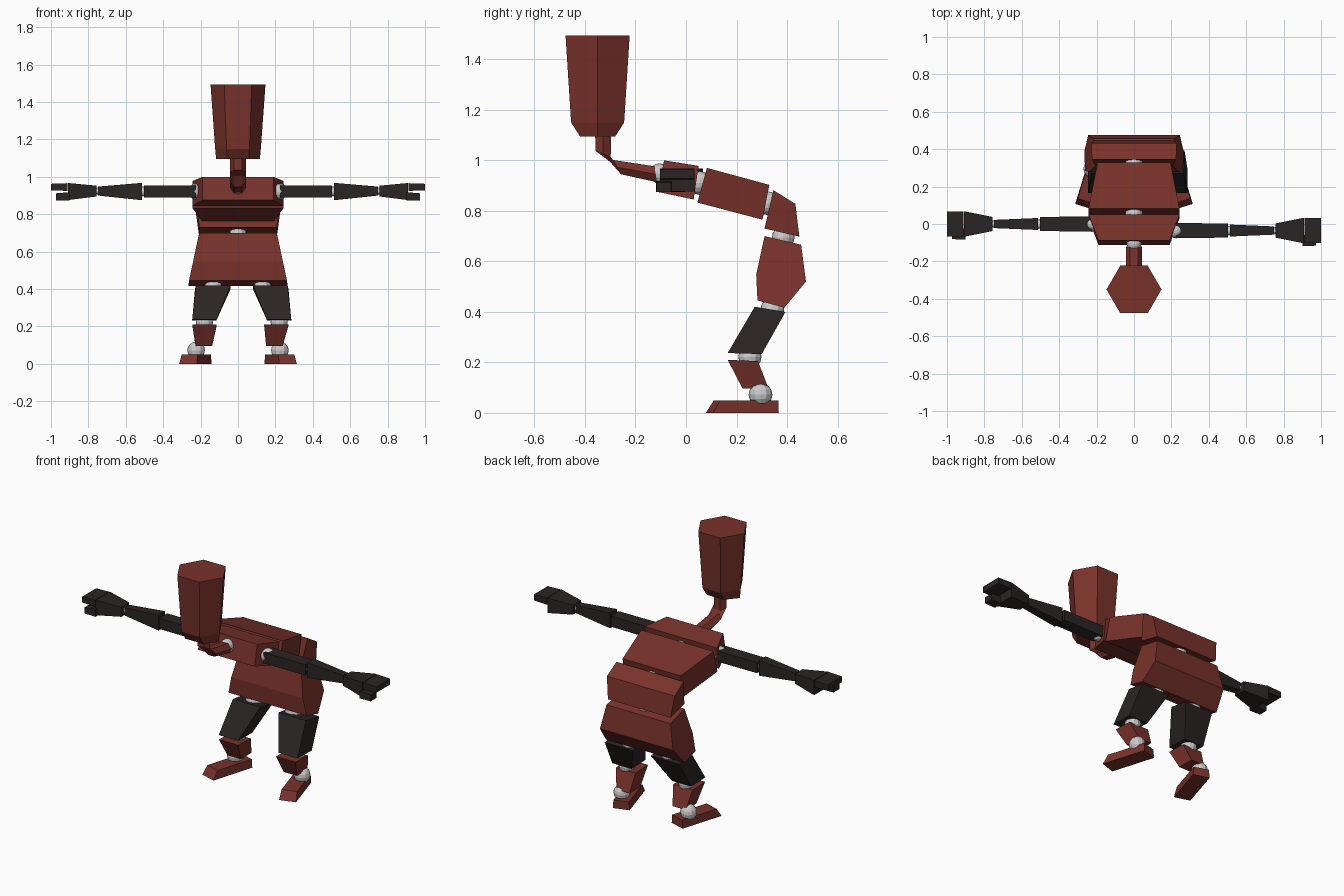
import bpy, bmesh, math
from mathutils import Vector

if "Cube" in bpy.data.objects:
    bpy.data.objects.remove(bpy.data.objects["Cube"])


def material(name, rgb):
    m = bpy.data.materials.new(name)
    m.diffuse_color = (*rgb, 1)
    m.use_nodes = True
    m.node_tree.nodes["Principled BSDF"].inputs["Base Color"].default_value = m.diffuse_color
    return m


RED = material("dark_red", (0.19, 0.032, 0.024))
BLACK = material("charcoal", (0.024, 0.018, 0.018))


def loft(name, rings, mat):
    """Skin a list of equal-sized rings and cap both ends."""
    bm = bmesh.new()
    vs = [[bm.verts.new(p) for p in r] for r in rings]
    n = len(vs[0])
    for a, b in zip(vs, vs[1:]):
        for i in range(n):
            j = (i + 1) % n
            bm.faces.new((a[i], a[j], b[j], b[i]))
    bm.faces.new(vs[0])
    bm.faces.new(vs[-1])
    bmesh.ops.recalc_face_normals(bm, faces=bm.faces)
    me = bpy.data.meshes.new(name)
    bm.to_mesh(me)
    bm.free()
    me.materials.append(mat)
    ob = bpy.data.objects.new(name, me)
    bpy.context.collection.objects.link(ob)
    return ob


def slab(name, pts, mat):
    """Side profile of (y, z, x0, x1) points, spanning x0..x1."""
    return loft(name, [[(p[2], p[0], p[1]) for p in pts],
                       [(p[3], p[0], p[1]) for p in pts]], mat)


def trunk(name, pts):
    return slab(name, [(y, z, -w, w) for y, z, w in pts], RED)


def limb(name, secs, s, dy, mat):
    """Box sections (x, half_y, z0, z1, y offset) along x."""
    return loft(name, [[(s * x, dy + o - h, a), (s * x, dy + o + h, a),
                        (s * x, dy + o + h, b), (s * x, dy + o - h, b)]
                       for x, h, a, b, o in secs], mat)


def joint(name, loc, r):
    bpy.ops.mesh.primitive_uv_sphere_add(segments=12, ring_count=8, radius=r, location=loc)
    bpy.context.object.name = name


# Head: tapered hexagon with the front and back pinched at the chin
def hexagon(z, w, d):
    return [(w, -0.35, z), (w / 2, -0.35 + d, z), (-w / 2, -0.35 + d, z),
            (-w, -0.35, z), (-w / 2, -0.35 - d, z), (w / 2, -0.35 - d, z)]


loft("head", [hexagon(1.495, 0.147, 0.127), hexagon(1.15, 0.122, 0.105),
              hexagon(1.095, 0.117, 0.07)], RED)

# Neck: hexagonal tube bent forward
path = [(-0.328, 1.11, 90), (-0.328, 1.025, 112), (-0.272, 0.973, 152), (-0.12, 0.945, 170)]
rings = []
for y, z, ang in path:
    t = math.radians(ang)
    nrm = Vector((0, math.sin(t), math.cos(t)))
    rings.append([Vector((0, y, z)) + Vector((0.042 * math.cos(k * math.pi / 3), 0, 0))
                  + nrm * 0.037 * math.sin(k * math.pi / 3) for k in range(6)])
loft("neck", rings, RED)

# Trunk blocks
trunk("chest", [(-0.087, 1.0, 0.19), (0.05, 0.978, 0.243),
                (0.03, 0.845, 0.243), (-0.112, 0.875, 0.19)])
trunk("upper_back", [(0.083, 0.97, 0.243), (0.33, 0.903, 0.195),
                     (0.303, 0.765, 0.195), (0.045, 0.833, 0.243)])
trunk("waist", [(0.346, 0.882, 0.225), (0.433, 0.828, 0.228),
                (0.449, 0.698, 0.21), (0.311, 0.73, 0.207)])
trunk("pelvis", [(0.311, 0.70, 0.207), (0.456, 0.666, 0.215), (0.475, 0.52, 0.245),
                 (0.39, 0.417, 0.265), (0.283, 0.445, 0.262), (0.278, 0.547, 0.24)])
joint("neck_joint", (0, -0.105, 0.948), 0.04)
joint("chest_joint", (0, 0.055, 0.91), 0.047)
joint("back_joint", (0, 0.325, 0.83), 0.047)
joint("waist_joint", (0, 0.385, 0.695), 0.045)

for side, s, dy in (("left", -1, 0.0), ("right", 1, -0.035)):
    # Arm
    limb(side + "_upper_arm", [(0.225, 0.04, 0.89, 0.955, 0), (0.503, 0.038, 0.89, 0.955, 0)],
         s, dy, BLACK)
    limb(side + "_forearm", [(0.512, 0.032, 0.875, 0.968, 0), (0.748, 0.022, 0.9, 0.948, 0)],
         s, dy, BLACK)
    limb(side + "_palm", [(0.757, 0.038, 0.895, 0.953, 0), (0.908, 0.068, 0.876, 0.967, 0)],
         s, dy, BLACK)
    limb(side + "_fingers", [(0.912, 0.067, 0.925, 0.966, 0), (1.0, 0.067, 0.928, 0.963, 0)],
         s, dy, BLACK)
    limb(side + "_thumb", [(0.9, 0.03, 0.874, 0.918, -0.053), (0.973, 0.028, 0.874, 0.912, -0.053)],
         s, dy, BLACK)
    joint(side + "_shoulder_joint", (s * 0.225, dy, 0.922), 0.042)
    joint(side + "_elbow_joint", (s * 0.508, dy, 0.922), 0.026)
    joint(side + "_wrist_joint", (s * 0.752, dy, 0.924), 0.02)

    # Leg, sitting slightly off centre at the hip
    def X(x, dx=0.02):
        return s * x + dx

    slab(side + "_thigh", [(0.272, 0.42, X(0.06), X(0.245)), (0.394, 0.4, X(0.06), X(0.25)),
                           (0.30, 0.233, X(0.135), X(0.265)), (0.165, 0.237, X(0.135), X(0.265))],
         BLACK)
    slab(side + "_shin", [(0.165, 0.21, X(0.127, .013), X(0.257, .013)),
                          (0.285, 0.205, X(0.127, .013), X(0.257, .013)),
                          (0.327, 0.096, X(0.144, .006), X(0.233, .006)),
                          (0.224, 0.096, X(0.144, .006), X(0.233, .006))], RED)
    joint(side + "_hip_joint", (s * 0.132, 0.342, 0.41), 0.047)
    joint(side + "_knee_joint", (X(0.2), 0.253, 0.222), 0.046)
    joint(side + "_ankle_joint", (s * 0.224, 0.295, 0.072), 0.047)

    # Foot: wedge-toed block turned outward
    t = math.radians(17)
    fwd = Vector((s * math.sin(t), -math.cos(t), 0))
    out = Vector((s * math.cos(t), math.sin(t), 0))
    heel = Vector((s * 0.188, 0.353, 0))

    def foot_ring(z, toe, w):
        return [heel + fwd * a + out * b + Vector((0, 0, z))
                for a, b in ((0, -w), (toe, -w), (toe, w), (0, w))]

    loft(side + "_foot", [foot_ring(0, 0.272, 0.049), foot_ring(0.05, 0.24, 0.045)], RED)
